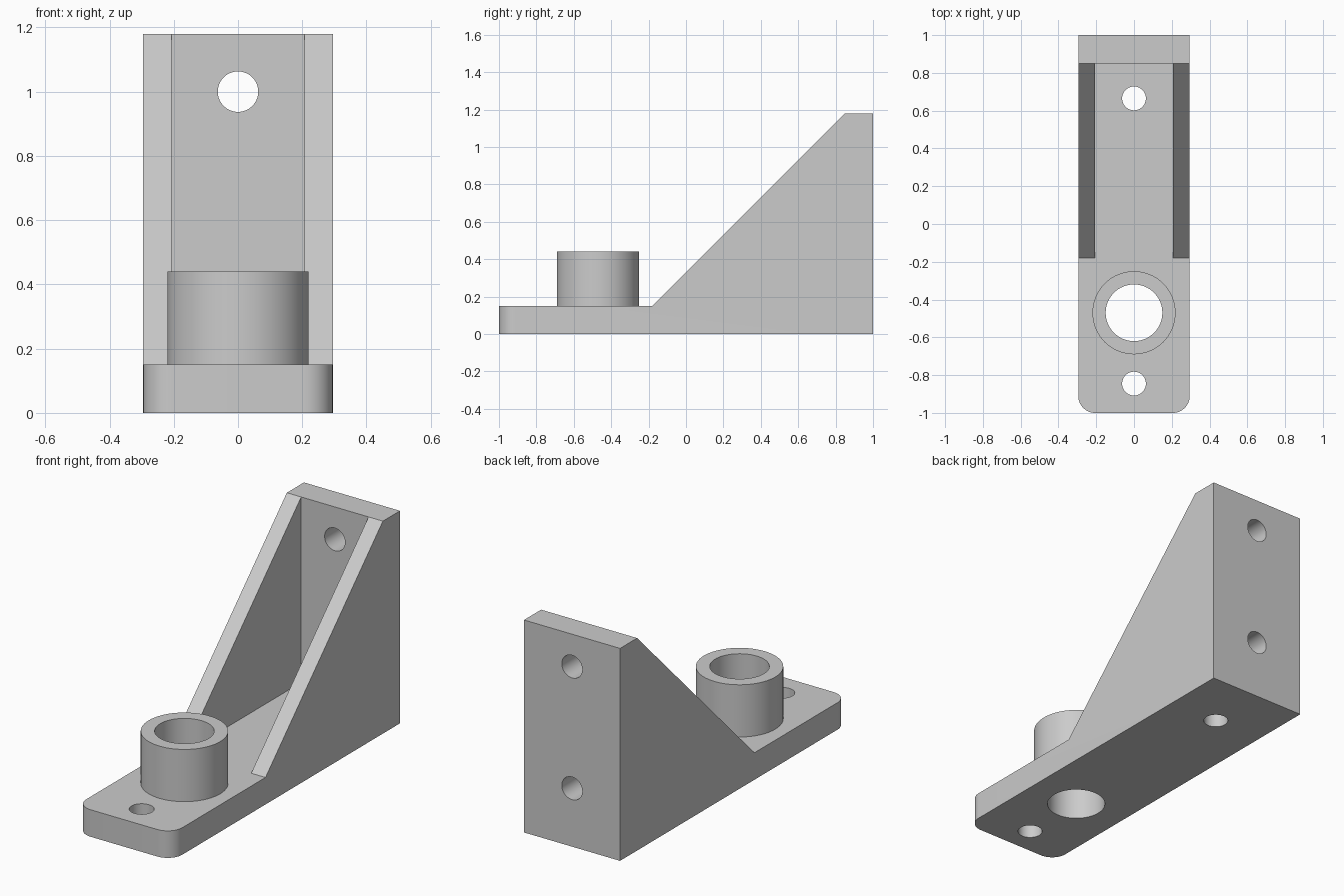
import bpy, bmesh, math
from mathutils import Matrix

cube = bpy.data.objects.get("Cube")
if cube:
    bpy.data.objects.remove(cube, do_unlink=True)

HALF_W, INNER_W = 0.295, 0.207      # outer half width, half width between ribs
BASE_T, TOP_Z = 0.15, 1.18          # base thickness, overall height
RIB_Y, WALL_Y = -0.18, 0.85         # front foot of ribs, front of back wall
BOSS_Y, HOLE_R = -0.47, 0.063

grey = bpy.data.materials.new("machined grey")
grey.use_nodes = True
colour = (0.6, 0.6, 0.6, 1)
grey.diffuse_color = colour
grey.node_tree.nodes["Principled BSDF"].inputs["Base Color"].default_value = colour


def finish(name, bm):
    bmesh.ops.recalc_face_normals(bm, faces=bm.faces)
    mesh = bpy.data.meshes.new(name)
    bm.to_mesh(mesh)
    bm.free()
    mesh.materials.append(grey)
    obj = bpy.data.objects.new(name, mesh)
    bpy.context.collection.objects.link(obj)
    return obj


def cylinder(name, radius, centre, length, axis="Z"):
    bm = bmesh.new()
    turn = Matrix.Rotation(math.pi / 2, 4, "X") if axis == "Y" else Matrix()
    bmesh.ops.create_cone(bm, cap_ends=True, segments=64, radius1=radius,
                          radius2=radius, depth=length,
                          matrix=Matrix.Translation(centre) @ turn)
    return finish(name, bm)


def extruded_profile(name, outline, half_width):
    bm = bmesh.new()
    face = bm.faces.new([bm.verts.new((-half_width, y, z)) for y, z in outline])
    side = bmesh.ops.extrude_face_region(bm, geom=[face])["geom"]
    verts = [v for v in side if isinstance(v, bmesh.types.BMVert)]
    bmesh.ops.translate(bm, verts=verts, vec=(2 * half_width, 0, 0))
    return finish(name, bm)


def combine(target, tool, operation):
    tool.hide_render = True
    mod = target.modifiers.new(tool.name, "BOOLEAN")
    mod.operation, mod.solver, mod.object = operation, "EXACT", tool
    bpy.context.view_layer.objects.active = target
    bpy.ops.object.modifier_apply(modifier=mod.name)
    bpy.data.objects.remove(tool, do_unlink=True)


# Bracket body: side profile extruded across the width
bracket = extruded_profile("bracket", [
    (-1, 0), (1, 0), (1, TOP_Z), (WALL_Y, TOP_Z), (RIB_Y, BASE_T), (-1, BASE_T)], HALF_W)

# Rounded front corners of the base
bm = bmesh.new()
bm.from_mesh(bracket.data)
corners = [e for e in bm.edges if all(v.co.y < -0.99 for v in e.verts)
           and abs(e.verts[0].co.x - e.verts[1].co.x) < 0.01]
bmesh.ops.bevel(bm, geom=corners, offset=0.09, segments=12, profile=0.5, affect="EDGES")
bm.to_mesh(bracket.data)
bm.free()

# Open space between the two triangular ribs
combine(bracket, extruded_profile("rib_gap", [
    (RIB_Y, BASE_T), (WALL_Y, BASE_T), (WALL_Y, TOP_Z + 0.2), (RIB_Y, TOP_Z + 0.2)],
    INNER_W), "DIFFERENCE")

# Boss with its bore
combine(bracket, cylinder("boss", 0.22, (0, BOSS_Y, 0.255), 0.37), "UNION")
combine(bracket, cylinder("boss_bore", 0.15, (0, BOSS_Y, 0.25), 1), "DIFFERENCE")

# Screw holes in the base and in the back wall
for y in (-0.845, 0.665):
    combine(bracket, cylinder("base_hole", HOLE_R, (0, y, BASE_T / 2), 0.4), "DIFFERENCE")
for z in (0.324, 1.0):
    combine(bracket, cylinder("wall_hole", HOLE_R, (0, 0.925, z), 0.4, "Y"), "DIFFERENCE")

# Smooth round walls, sharp edges elsewhere
bpy.ops.object.select_all(action="DESELECT")
bracket.select_set(True)
bpy.context.view_layer.objects.active = bracket
bpy.ops.object.shade_smooth_by_angle(angle=math.radians(30))
